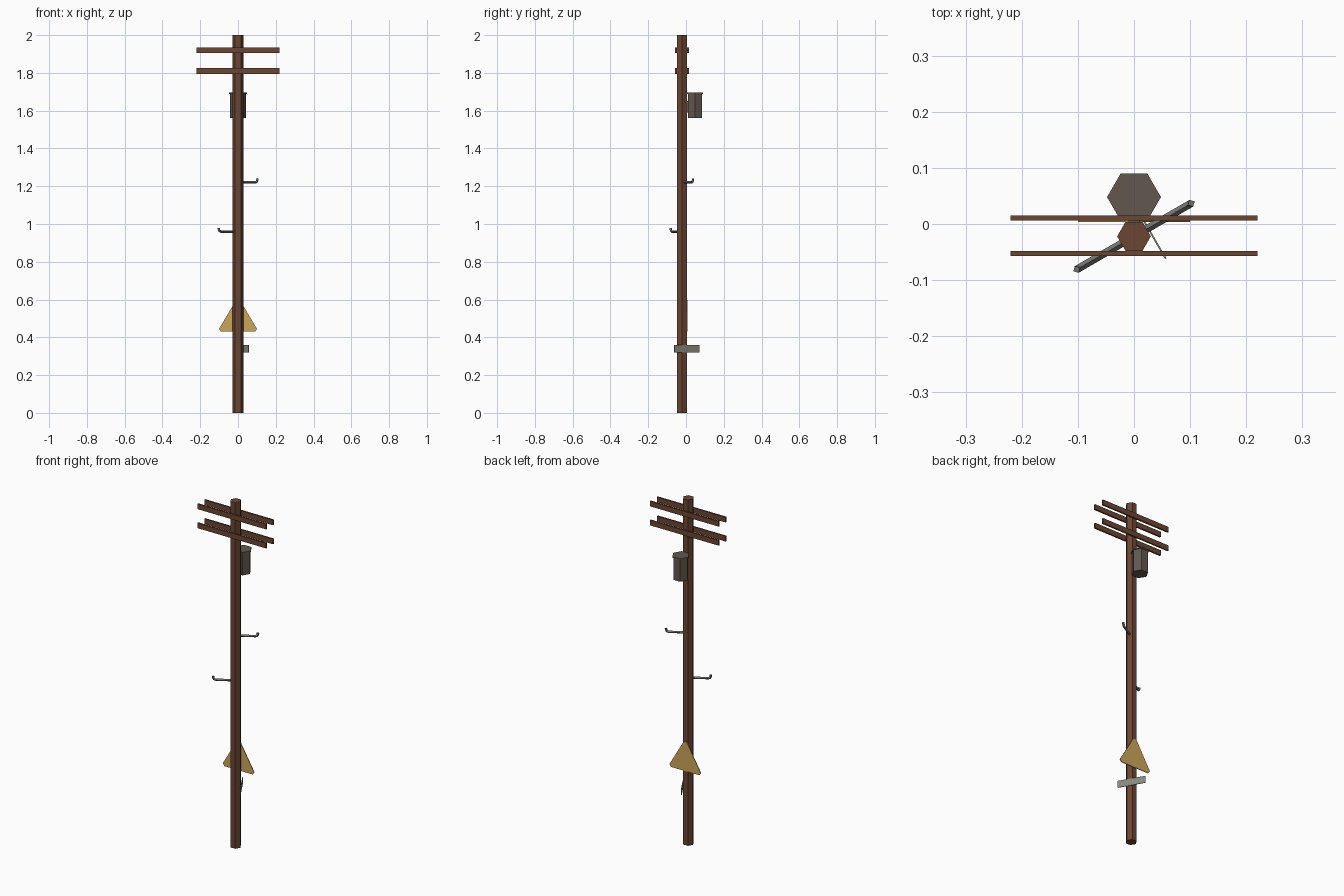
import bpy, bmesh, math
from mathutils import Vector, Matrix

if "Cube" in bpy.data.objects:
    bpy.data.objects.remove(bpy.data.objects["Cube"])


def srgb(h):
    def lin(c):
        return c / 12.92 if c <= 0.04045 else ((c + 0.055) / 1.055) ** 2.4
    return tuple(lin(int(h[i:i + 2], 16) / 255) for i in (0, 2, 4)) + (1.0,)


def material(name, h):
    m = bpy.data.materials.new(name)
    m.diffuse_color = srgb(h)
    m.use_nodes = True
    m.node_tree.nodes["Principled BSDF"].inputs["Base Color"].default_value = m.diffuse_color
    return m


WOOD = material("brown wood", "6b4632")
STEEL = material("dark grey steel", "62574f")
PEG = material("peg grey", "74726e")
PLATE = material("pale grey metal", "88887e")
YELLOW = material("warning yellow", "cda65a")
PY = -0.022  # pole axis, y


def finish(name, bm, mat):
    bmesh.ops.recalc_face_normals(bm, faces=bm.faces[:])
    me = bpy.data.meshes.new(name)
    bm.to_mesh(me)
    bm.free()
    me.materials.append(mat)
    ob = bpy.data.objects.new(name, me)
    bpy.context.collection.objects.link(ob)
    return ob


def hexagon(name, r, x, y, z0, z1, mat):
    bm = bmesh.new()
    bmesh.ops.create_cone(bm, cap_ends=True, segments=6, radius1=r, radius2=r, depth=z1 - z0)
    # put corners on the x axis
    v = max(bm.verts, key=lambda p: p.co.x).co
    turn = -math.atan2(v.y, v.x)
    bmesh.ops.rotate(bm, verts=bm.verts, matrix=Matrix.Rotation(turn, 3, 'Z'))
    bmesh.ops.translate(bm, verts=bm.verts, vec=(x, y, (z0 + z1) / 2))
    return finish(name, bm, mat)


def box(name, centre, size, mat, turn=0):
    bm = bmesh.new()
    bmesh.ops.create_cube(bm, size=1)
    bmesh.ops.scale(bm, verts=bm.verts, vec=size)
    bmesh.ops.rotate(bm, verts=bm.verts, matrix=Matrix.Rotation(turn, 3, 'Z'))
    bmesh.ops.translate(bm, verts=bm.verts, vec=centre)
    return finish(name, bm, mat)


# Pole
hexagon("pole", 0.03, 0, PY, 0, 2, WOOD)

# Paired crossarms, front and back of the pole
for level, z in (("upper", 1.92), ("lower", 1.81)):
    for side, y in (("front", -0.0525), ("back", 0.0105)):
        box(f"{level}_{side}_crossarm", (0, y, z), (0.44, 0.009, 0.03), WOOD)

# Transformer can, lid and bracket
hexagon("transformer_can", 0.043, 0, 0.048, 1.56, 1.688, STEEL)
hexagon("transformer_lid", 0.048, 0, 0.048, 1.688, 1.695, STEEL)
box("transformer_bracket", (0, 0.007, 1.62), (0.02, 0.012, 0.06), STEEL)


# Climbing pegs: a four-sided bar swept along a path that bends up at the tip
def peg(name, angle, z):
    path = [(0.015, 0), (0.105, 0), (0.113, 0.003), (0.117, 0.010), (0.118, 0.020)]
    tilts = [0, 10, 45, 75, 90]
    d = Vector((math.cos(angle), math.sin(angle), 0))
    side, up = Vector((-d.y, d.x, 0)), Vector((0, 0, 1))
    bm, r, rings = bmesh.new(), 0.0068, []
    for (u, h), t in zip(path, tilts):
        t = math.radians(t)
        n = up * math.cos(t) - d * math.sin(t)
        c = Vector((0, PY, z)) + d * u + up * h
        rings.append([bm.verts.new(c + n * r * a + side * r * b)
                      for a, b in ((1, 0), (0, 1), (-1, 0), (0, -1))])
    for p, q in zip(rings, rings[1:]):
        for i in range(4):
            j = (i + 1) % 4
            bm.faces.new((p[i], p[j], q[j], q[i]))
    bm.faces.new(rings[0])
    bm.faces.new(rings[-1])
    finish(name, bm, PEG)


peg("upper_peg", math.radians(30), 1.22)
peg("lower_peg", math.radians(210), 0.96)

# Triangular warning sign with clipped corners, on the back of the pole
half = [(0.09, 0.43), (0.1, 0.445), (0.01, 0.598)]
outline = half + [(-x, z) for x, z in reversed(half)]
bm = bmesh.new()
face = bm.faces.new([bm.verts.new((x, 0.004, z)) for x, z in outline])
ext = bmesh.ops.extrude_face_region(bm, geom=[face])["geom"]
bmesh.ops.translate(bm, vec=(0, 0.004, 0),
                    verts=[g for g in ext if isinstance(g, bmesh.types.BMVert)])
finish("warning_sign", bm, YELLOW)

# Small name plate on the right-rear face of the pole
box("pole_plate", (0.0185, 0.004, 0.34), (0.152, 0.003, 0.04), PLATE, math.radians(120))
